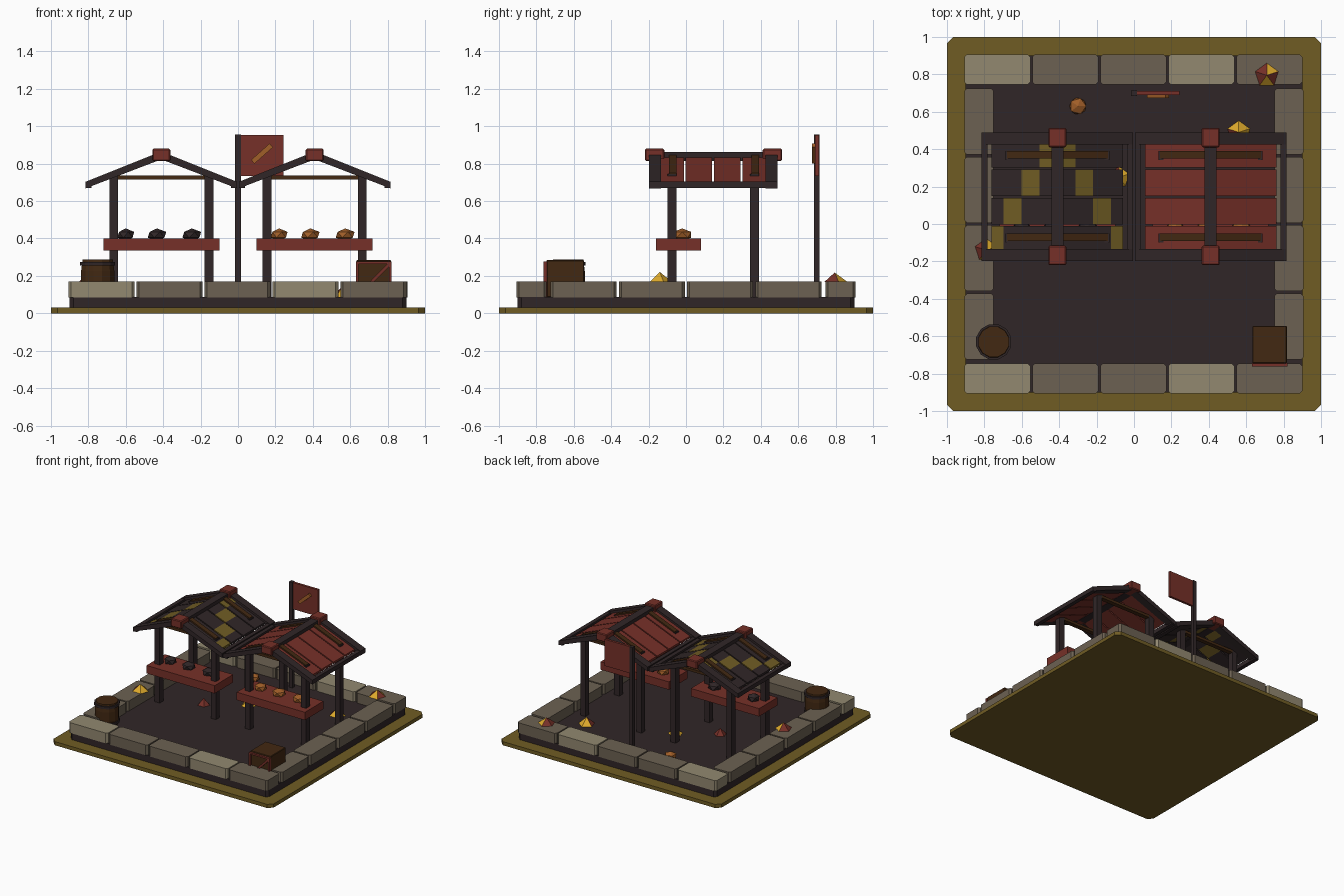
import bpy, bmesh, math
from mathutils import Matrix, Vector

if "Cube" in bpy.data.objects:
    bpy.data.objects.remove(bpy.data.objects["Cube"])


def material(name, r, g, b):
    lin = [((c / 255 + 0.055) / 1.055) ** 2.4 for c in (r, g, b)]
    m = bpy.data.materials.new(name)
    m.diffuse_color = (*lin, 1)
    m.use_nodes = True
    m.node_tree.nodes["Principled BSDF"].inputs["Base Color"].default_value = m.diffuse_color
    return m


OLIVE = material("olive ground", 112, 92, 36)
LIGHT = material("light stone", 146, 136, 112)
STONE = material("grey stone", 108, 97, 82)
DARK = material("dark timber", 48, 38, 39)
RED = material("dull red", 118, 48, 40)
BROWN = material("brown wood", 66, 40, 18)
ORANGE = material("orange goods", 160, 94, 40)
GOLD = material("gold leaf", 222, 170, 44)


def finish(name, bm, mats, pick=None):
    bmesh.ops.recalc_face_normals(bm, faces=bm.faces[:])
    if pick:
        for f in bm.faces:
            f.material_index = pick(f)
    me = bpy.data.meshes.new(name)
    bm.to_mesh(me)
    bm.free()
    for m in mats:
        me.materials.append(m)
    ob = bpy.data.objects.new(name, me)
    bpy.context.collection.objects.link(ob)
    return ob


def box(name, x0, x1, y0, y1, z0, z1, mat, corner=0, bevel=0):
    """Box; corner chamfers the upright edges, bevel chamfers all edges."""
    bm = bmesh.new()
    bmesh.ops.create_cube(bm, size=1)
    for v in bm.verts:
        v.co = Vector(((x0 + x1) / 2 + v.co.x * (x1 - x0),
                       (y0 + y1) / 2 + v.co.y * (y1 - y0),
                       (z0 + z1) / 2 + v.co.z * (z1 - z0)))
    edges = bm.edges[:]
    if corner:
        edges = [e for e in edges if abs(e.verts[0].co.z - e.verts[1].co.z) > 1e-4]
    if corner or bevel:
        bmesh.ops.bevel(bm, geom=edges, offset=corner or bevel, segments=1,
                        affect='EDGES', profile=0.5)
    return finish(name, bm, [mat])


def prism(name, pts, y0, y1, mat):
    """Extrude an x-z outline from y0 to y1."""
    bm = bmesh.new()
    f = bm.faces.new([bm.verts.new((x, y0, z)) for x, z in pts])
    ext = bmesh.ops.extrude_face_region(bm, geom=[f])
    for v in ext['geom']:
        if isinstance(v, bmesh.types.BMVert):
            v.co.y = y1
    return finish(name, bm, [mat])


def lump(name, x, y, z, r, h, mat):
    bm = bmesh.new()
    bmesh.ops.create_icosphere(bm, subdivisions=1, radius=1)
    bmesh.ops.transform(bm, verts=bm.verts[:],
                        matrix=Matrix.Translation((x, y, z)) @ Matrix.Diagonal((r, r, h, 1)))
    finish(name, bm, [mat])


def leaf_pile(name, x, y, z, r, h, gold_faces):
    """Low five-sided cone with some gold sides."""
    bm = bmesh.new()
    bmesh.ops.create_cone(bm, cap_ends=True, segments=5, radius1=r, radius2=0, depth=h,
                          matrix=Matrix.Translation((x, y, z + h / 2)))

    def pick(f):
        if f.normal.z < -0.5:
            return 0
        c = f.calc_center_median()
        a = math.atan2(c.y - y, c.x - x) % math.tau
        return int(int(a / (math.tau / 5)) in gold_faces)
    finish(name, bm, [RED, GOLD], pick)


# Ground plate and dark yard
box("ground_plate", -1, 1, -1, 1, 0, 0.03, OLIVE, corner=0.035)
box("yard_floor", -0.9, 0.9, -0.9, 0.9, 0.03, 0.088, DARK, corner=0.02)

# Stone kerb: five blocks front and back, four on each side
for i in range(5):
    x = -0.907 + i * 0.3635
    m = LIGHT if i % 3 == 0 else STONE
    for y0, y1, side in ((-0.907, -0.745, "front"), (0.745, 0.907, "back")):
        box(f"{side}_kerb_{i}", x, x + 0.353, y0, y1, 0.085, 0.17, m, corner=0.014)
for i in range(4):
    y = -0.725 + i * 0.3655
    for x0, x1, side in ((-0.907, -0.75, "left"), (0.75, 0.907, "right")):
        box(f"{side}_kerb_{i}", x0, x1, y, y + 0.353, 0.085, 0.17, STONE, corner=0.014)


def slope(cx, s, d0, d1, top, thick):
    """Outline of a sloping roof strip, from d0 to d1 away from the ridge."""
    return [(cx + s * d0, top - 0.4 * d0), (cx + s * d1, top - 0.4 * d1),
            (cx + s * d1, top - thick - 0.4 * d1), (cx + s * d0, top - thick - 0.4 * d0)]


def stall(side, cx, goods):
    # Posts, ties and counter
    for px in (-0.255, 0.255):
        for py in (-0.075, 0.365):
            box(f"{side}_post", cx + px - 0.023, cx + px + 0.023, py - 0.024, py + 0.024,
                0.085, 0.745, DARK)
    for py in (-0.07, 0.37):
        box(f"{side}_tie", cx - 0.26, cx + 0.26, py - 0.018, py + 0.018, 0.715, 0.737, BROWN)
    box(f"{side}_counter", cx - 0.31, cx + 0.31, -0.16, 0.08, 0.335, 0.4, RED)
    # Gable rafters, red caps, ridge and eaves
    for y in (-0.167, 0.458):
        prism(f"{side}_rafter", [(cx - 0.405, 0.703), (cx, 0.865), (cx + 0.405, 0.703),
                                 (cx + 0.405, 0.668), (cx, 0.823), (cx - 0.405, 0.668)],
              y - 0.032, y + 0.032, DARK)
    for y in (-0.168, 0.462):
        box(f"{side}_ridge_cap", cx - 0.048, cx + 0.048, y - 0.052, y + 0.052,
            0.815, 0.88, RED, bevel=0.006)
    box(f"{side}_ridge_beam", cx - 0.032, cx + 0.032, -0.19, 0.48, 0.815, 0.862, DARK)
    for s in (-1, 1):
        xa, xb = sorted((cx + s * 0.372, cx + s * 0.405))
        box(f"{side}_eave_beam", xa, xb, -0.195, 0.485, 0.67, 0.704, DARK)
        # Roof planks from back to front, patched on the left stall
        for row in range(4):
            yc = 0.373 - 0.152 * row
            y0, y1 = yc - 0.071, yc + 0.071
            if side == "right":
                prism("right_roof_plank", slope(cx, s, 0, 0.352, 0.846, 0.016), y0, y1, RED)
                continue
            for k in range(4):
                d1 = min(0.096 * (k + 1), 0.352)
                prism("left_roof_patch" if k == row else "left_roof_plank",
                      slope(cx, s, 0.096 * k, d1, 0.846, 0.016), y0, y1,
                      OLIVE if k == row else DARK)
        # Brown battens on the slope
        for y in (-0.072, 0.37):
            prism(f"{side}_batten", slope(cx, s, 0.02, 0.27, 0.858, 0.02),
                  y - 0.02, y + 0.02, BROWN)
    # Goods on the counter
    for dx, r in ((-0.19, 0.05), (-0.023, 0.055), (0.163, 0.056)):
        lump(f"{side}_goods", cx + dx, -0.02, 0.42, r, 0.034, goods)


stall("left", -0.41, DARK)
stall("right", 0.41, ORANGE)

# Sign on a pole with a diagonal bar
box("sign_pole", -0.015, 0.015, 0.685, 0.715, 0.085, 0.955, DARK)
box("sign_board", 0.013, 0.242, 0.69, 0.71, 0.735, 0.953, RED)
prism("sign_bar", [(0.07, 0.82), (0.088, 0.8), (0.187, 0.888), (0.169, 0.908)],
      0.674, 0.69, ORANGE)

# Barrel with dark hoops
bx, by = -0.75, -0.63


def ring(name, profile, mat):
    bm = bmesh.new()
    rings = [[bm.verts.new((bx + r * math.cos(math.tau * (i + 0.5) / 12),
                            by + r * math.sin(math.tau * (i + 0.5) / 12), z))
              for i in range(12)] for r, z in profile]
    for a, b in zip(rings, rings[1:]):
        for i in range(12):
            bm.faces.new((a[i], a[i - 1], b[i - 1], b[i]))
    bm.faces.new(rings[0])
    bm.faces.new(rings[-1])
    finish(name, bm, [mat])


ring("barrel", [(0.078, 0.085), (0.092, 0.15), (0.092, 0.225), (0.084, 0.287)], BROWN)
for z in (0.115, 0.255):
    ring("barrel_hoop", [(0.097, z), (0.097, z + 0.02)], DARK)

# Crate with a red frame and brace on the front
box("crate", 0.633, 0.817, -0.745, -0.545, 0.085, 0.285, BROWN, bevel=0.004)
for x in (0.63, 0.806):
    box("crate_frame_side", x, x + 0.014, -0.762, -0.744, 0.085, 0.277, RED)
for z in (0.085, 0.264):
    box("crate_frame_rail", 0.63, 0.82, -0.762, -0.744, z, z + 0.013, RED)
prism("crate_brace", [(0.637, 0.17 - 0.07), (0.65, 0.09), (0.815, 0.257), (0.802, 0.268)],
      -0.76, -0.744, RED)

# Leaf piles and one fallen fruit
leaf_pile("leaf_pile_a", 0.71, 0.795, 0.168, 0.068, 0.05, (0, 3))
leaf_pile("leaf_pile_b", 0.56, 0.49, 0.086, 0.065, 0.06, (0, 1, 3, 4))
leaf_pile("leaf_pile_c", -0.79, -0.14, 0.168, 0.065, 0.053, (0, 3, 4))
leaf_pile("leaf_pile_d", -0.36, 0.07, 0.086, 0.05, 0.055, ())
leaf_pile("leaf_pile_e", -0.08, 0.25, 0.086, 0.06, 0.04, (0, 2, 3, 4))
lump("fallen_fruit", -0.3, 0.63, 0.112, 0.05, 0.034, ORANGE)
